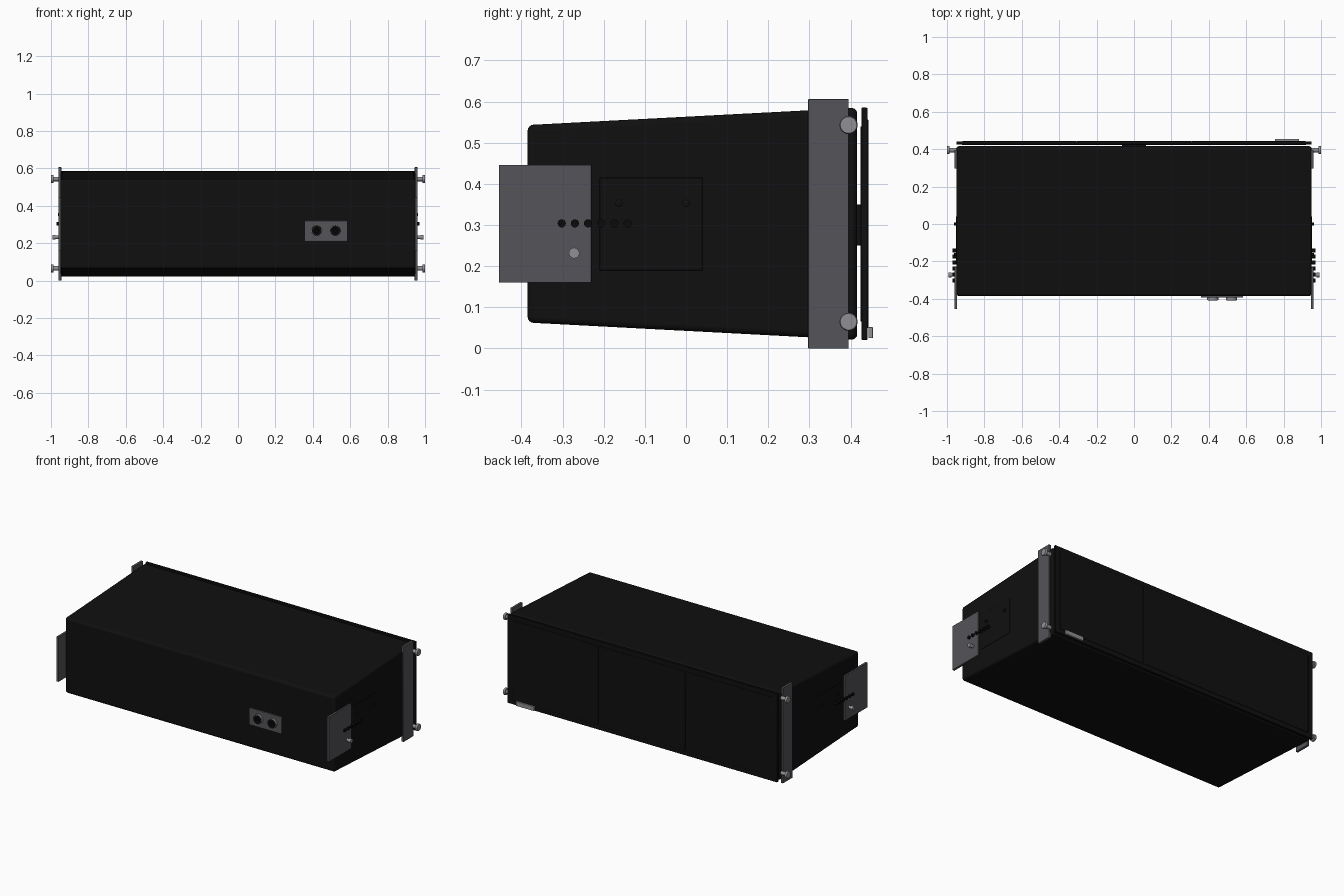
import bpy, bmesh, math
from mathutils import Matrix

if "Cube" in bpy.data.objects:
    bpy.data.objects.remove(bpy.data.objects["Cube"])


def mat(name, c):
    m = bpy.data.materials.new(name)
    m.diffuse_color = (*c, 1)
    m.use_nodes = True
    m.node_tree.nodes["Principled BSDF"].inputs["Base Color"].default_value = m.diffuse_color
    return m


BLACK = mat("cabinet black", (0.005, 0.005, 0.005))
PIN = mat("pin black", (0.003, 0.003, 0.003))
STEEL = mat("dark steel", (0.09, 0.09, 0.1))
BOLT = mat("bolt grey", (0.28, 0.28, 0.3))


def finish(name, bm, m, bevel=0, seg=3):
    me = bpy.data.meshes.new(name)
    bmesh.ops.recalc_face_normals(bm, faces=bm.faces)
    bm.to_mesh(me)
    bm.free()
    ob = bpy.data.objects.new(name, me)
    bpy.context.collection.objects.link(ob)
    me.materials.append(m)
    if bevel:
        b = ob.modifiers.new("bevel", "BEVEL")
        b.width, b.segments = bevel, seg
    bpy.ops.object.select_all(action='DESELECT')
    ob.select_set(True)
    bpy.context.view_layer.objects.active = ob
    bpy.ops.object.shade_smooth_by_angle(angle=math.radians(40))
    return ob


def box(name, x, y, z, m, bevel=0):
    """Box from (min, max) ranges on each axis."""
    bm = bmesh.new()
    bmesh.ops.create_cube(bm, size=1)
    for v in bm.verts:
        for i, r in enumerate((x, y, z)):
            v.co[i] = r[0] if v.co[i] < 0 else r[1]
    return finish(name, bm, m, bevel, 2)


def lathe(name, profile, loc, axis, m, n=24):
    """Closed solid turned from (distance, radius) points along +x, -x or -y."""
    bm = bmesh.new()
    rings = [[bm.verts.new((d, r * math.cos(2 * math.pi * i / n), r * math.sin(2 * math.pi * i / n)))
              for i in range(n)] for d, r in profile]
    for a, b in zip(rings, rings[1:]):
        for i in range(n):
            bm.faces.new((a[i], a[(i + 1) % n], b[(i + 1) % n], b[i]))
    bm.faces.new(rings[0])
    bm.faces.new(rings[-1])
    ang = {"x": 0, "-x": math.pi, "-y": -math.pi / 2}[axis]
    bm.transform(Matrix.Translation(loc) @ Matrix.Rotation(ang, 4, 'Z'))
    return finish(name, bm, m)


# wedge cabinet, taller at the grille end
bm = bmesh.new()
prof = [(-0.385, 0.063), (0.416, 0.021), (0.416, 0.585), (-0.385, 0.543)]
face = bm.faces.new([bm.verts.new((-0.95, y, z)) for y, z in prof])
ext = bmesh.ops.extrude_face_region(bm, geom=[face])
for v in ext["geom"]:
    if isinstance(v, bmesh.types.BMVert):
        v.co.x = 0.95
finish("cabinet", bm, BLACK, 0.014, 4)

# grille: plate, backing, mount and three raised panels
box("grille_plate", (-0.95, 0.95), (0.426, 0.441), (0.021, 0.585), BLACK, 0.002)
box("grille_backing", (-0.92, 0.92), (0.4235, 0.43), (0.065, 0.54), BLACK)
box("grille_mount", (-0.065, 0.065), (0.41, 0.43), (0.25, 0.35), BLACK)
for i in (-1, 0, 1):
    box("grille_panel", (i * 0.612 - 0.304, i * 0.612 + 0.304), (0.438, 0.4435),
        (0.05, 0.556), BLACK, 0.002)
box("badge_plate", (0.754, 0.882), (0.443, 0.454), (0.025, 0.052), BOLT, 0.001)

# connector panel with two round sockets
box("connector_panel", (0.357, 0.583), (-0.393, -0.38), (0.212, 0.32), STEEL, 0.001)
for x in (0.421, 0.521):
    lathe("socket_ring", [(0, 0.03), (0.016, 0.03), (0.016, 0.026), (0, 0.026)],
          (x, -0.39, 0.267), "-y", BOLT, 32)
    lathe("socket", [(0, 0.0265), (0.019, 0.0265), (0.019, 0.012), (0.01, 0.01)],
          (x, -0.39, 0.267), "-y", PIN, 32)

# rigging on both ends
for s, axis in ((1, "x"), (-1, "-x")):
    def span(a, b):
        return sorted((s * a, s * b))
    box("rear_rig_plate", span(0.945, 0.96), (0.297, 0.395), (0, 0.606), STEEL, 0.001)
    box("front_rig_plate", span(0.946, 0.96), (-0.455, -0.23), (0.16, 0.446), STEEL, 0.001)
    box("handle_panel", span(0.94, 0.952), (-0.21, 0.04), (0.19, 0.415), BLACK, 0.001)
    # large rear bolts and small front bolt
    for z in (0.065, 0.543):
        lathe("rear_bolt", [(-0.01, 0.012), (0.026, 0.012), (0.026, 0.021),
                            (0.037, 0.022), (0.04, 0.02)], (s * 0.96, 0.395, z), axis, BOLT)
    lathe("front_bolt", [(-0.005, 0.009), (0.015, 0.009), (0.015, 0.013), (0.032, 0.013)],
          (s * 0.96, -0.272, 0.232), axis, BOLT)
    # row of black locating pins
    for i in range(6):
        lathe("locating_pin", [(0, 0.01), (0.025, 0.01)],
              (s * 0.945, -0.302 + i * 0.032, 0.304), axis, PIN, 16)
    # handle screws
    for y in (-0.163, 0):
        lathe("handle_screw", [(0, 0.009), (0.015, 0.009), (0.017, 0.006)],
              (s * 0.945, y, 0.353), axis, BLACK, 16)
